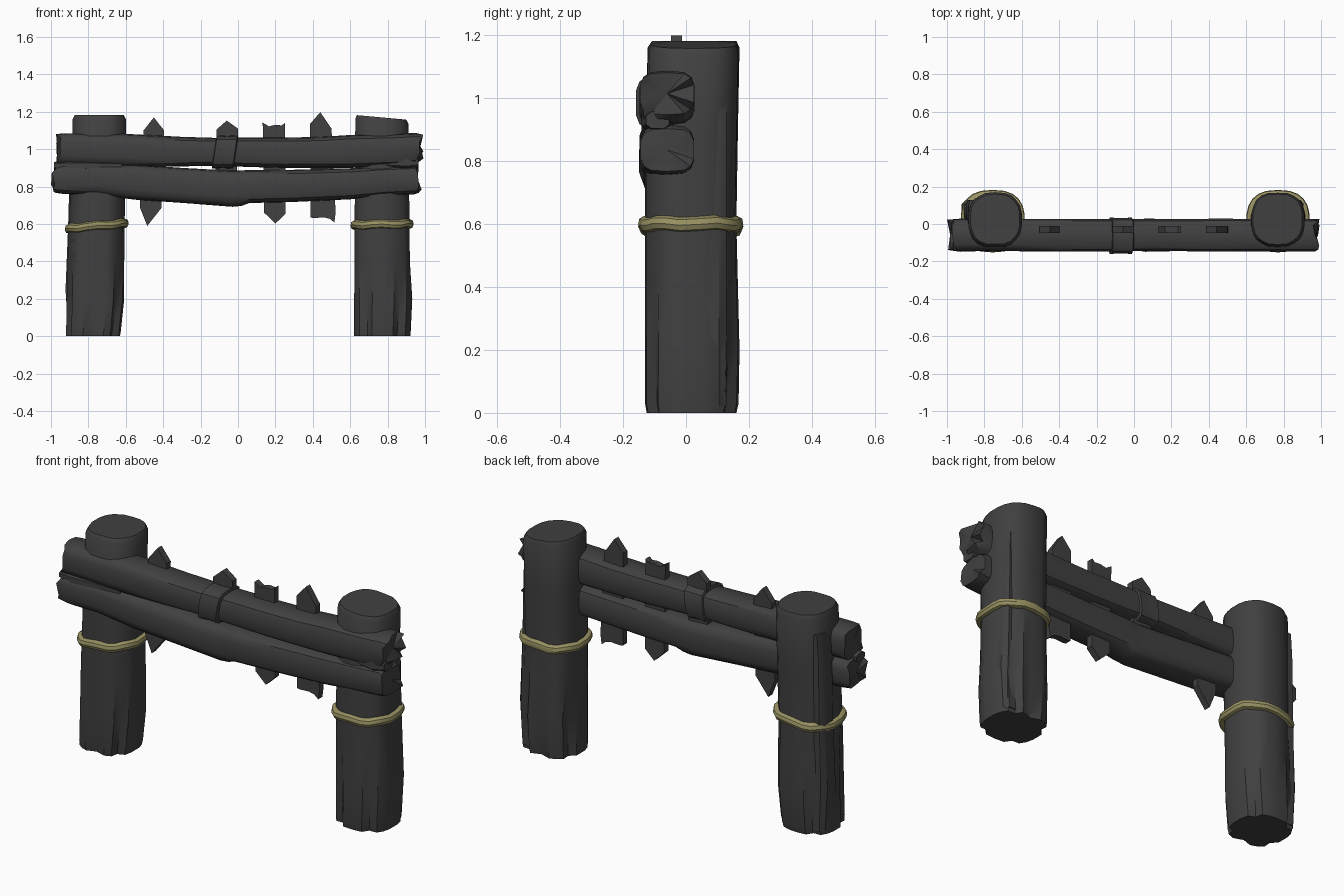
import bpy, bmesh, math, random
from mathutils import Vector

if "Cube" in bpy.data.objects:
    bpy.data.objects.remove(bpy.data.objects["Cube"])

random.seed(4)


def material(name, rgb):
    m = bpy.data.materials.new(name)
    m.diffuse_color = (*rgb, 1)
    m.use_nodes = True
    m.node_tree.nodes["Principled BSDF"].inputs["Base Color"].default_value = m.diffuse_color
    return m


WOOD = material("charred wood", (0.052, 0.052, 0.052))
ROPE = material("straw rope", (0.32, 0.29, 0.125))


def finish(bm, name, mat, angle=35):
    bmesh.ops.recalc_face_normals(bm, faces=bm.faces)
    me = bpy.data.meshes.new(name)
    bm.to_mesh(me)
    bm.free()
    ob = bpy.data.objects.new(name, me)
    bpy.context.collection.objects.link(ob)
    me.materials.append(mat)
    bpy.ops.object.select_all(action='DESELECT')
    ob.select_set(True)
    bpy.context.view_layer.objects.active = ob
    bpy.ops.object.shade_smooth_by_angle(angle=math.radians(angle))
    return ob


def loft(name, rings, mat):
    """Skin a list of rings and close both ends with fans."""
    bm = bmesh.new()
    vs = [[bm.verts.new(p) for p in r] for r in rings]
    n = len(vs[0])
    for a, b in zip(vs, vs[1:]):
        for i in range(n):
            bm.faces.new((a[i], a[(i + 1) % n], b[(i + 1) % n], b[i]))
    for ring in (vs[0], vs[-1]):
        c = bm.verts.new(sum((v.co for v in ring), Vector()) / n)
        for i in range(n):
            bm.faces.new((ring[i], ring[(i + 1) % n], c))
    return finish(bm, name, mat)


def rounded(n, power):
    """Unit cross-section between a circle (1) and a square (0)."""
    out = []
    for i in range(n):
        a = 2 * math.pi * (i + 0.5) / n
        c, s = math.cos(a), math.sin(a)
        out.append((math.copysign(abs(c) ** power, c), math.copysign(abs(s) ** power, s)))
    return out


# Posts: lumpy trunks with cracks that deepen towards the ground
def interp(stations, t):
    for a, b in zip(stations, stations[1:]):
        if t <= b[0]:
            k = (t - a[0]) / (b[0] - a[0])
            return [p + (q - p) * k for p, q in zip(a, b)]
    return stations[-1]


SIDES = 22


def post_ring(stations, z, cracks, grow=0, tilt=0, wave=0):
    _, x0, x1, y0, y1 = interp(stations, z)
    cx, cy = (x0 + x1) / 2, (y0 + y1) / 2
    ring = []
    for i, (u, v) in enumerate(rounded(SIDES, 0.78)):
        f = 1.0
        if i in cracks and not grow:
            f = 1 - 0.16 * max(0.12, 1 - z / 0.75)
        x = cx + u * f * ((x1 - x0) / 2 + grow)
        y = cy + v * f * ((y1 - y0) / 2 + grow)
        ring.append((x, y, z + tilt * (x - cx) + wave * math.sin(i * 1.7)))
    return ring


LEFT = [(0, -.92, -.63, -.125, .16), (.03, -.92, -.625, -.13, .167), (.2, -.917, -.607, -.13, .17),
        (.4, -.912, -.607, -.13, .165), (.6, -.905, -.605, -.13, .16), (.9, -.892, -.6, -.13, .165),
        (1.16, -.885, -.598, -.125, .17), (1.182, -.875, -.61, -.11, .16)]
RIGHT = [(0, .62, .922, -.125, .16), (.03, .62, .925, -.13, .165), (.2, .62, .933, -.13, .17),
         (.4, .622, .92, -.13, .165), (.6, .622, .918, -.13, .16), (.9, .625, .915, -.13, .165),
         (1.15, .626, .912, -.12, .17), (1.17, .635, .9, -.11, .162)]

for side, st, cracks, tilt, slope in (("left", LEFT, (2, 7, 12, 16, 19), 0, .09),
                                      ("right", RIGHT, (3, 5, 9, 14, 18), -.09, .02)):
    rings = [post_ring(st, s[0], cracks, tilt=tilt if s[0] > 1 else 0) for s in st]
    loft(side + "_post", rings, WOOD)
    # Rope tied round the post
    band = [(.568, .003), (.572, .015), (.588, .022), (.606, .018), (.614, .003)]
    loft(side + "_rope",
         [post_ring(st, z + (.008 if side == "right" else 0), (), g, slope, .004) for z, g in band], ROPE)
    # Bark slab on the outer back side of each post
    sx = -1 if side == "left" else 1
    bx = sx * .865
    loft(side + "_bark_slab",
         [[(bx + u * w, .07 + v * .062, z) for u, v in rounded(8, .6)]
          for z, w in ((.02, .045), (.25, .06), (.6, .045), (.95, .035), (1.08, .02))], WOOD)


# Rails: sagging, squarish logs with ragged ends
def rail_ring(x, z0, z1, y0, y1, ragged=0, shrink=1.0):
    cy, cz = (y0 + y1) / 2, (z0 + z1) / 2
    return [(x + ragged * random.random(),
             cy + u * shrink * (y1 - y0) / 2,
             cz + v * shrink * (z1 - z0) / 2) for u, v in rounded(14, 0.58)]


UPPER = [(-.975, .915, 1.083), (-.93, .915, 1.085), (-.6, .905, 1.082), (-.3, .908, 1.066),
         (-.1, .912, 1.06), (.05, .905, 1.062), (.25, .9, 1.062), (.45, .9, 1.066),
         (.6, .9, 1.076), (.85, .91, 1.082), (.95, .92, 1.087), (.992, .945, 1.083)]
LOWER = [(-1.0, .765, .915), (-.93, .76, .928), (-.75, .755, .925), (-.55, .73, .918),
         (-.3, .713, .9), (-.03, .692, .885), (.02, .697, .887), (.06, .712, .888),
         (.3, .718, .89), (.6, .732, .898), (.8, .752, .91), (.94, .758, .915), (.987, .765, .905)]


def rail(name, stations, y0, y1):
    rings, last = [], len(stations) - 1
    for i, (x, z0, z1) in enumerate(stations):
        rag = .03 if i == 0 else (-.035 if i == last else 0)
        w = random.uniform(0, .008)
        rings.append(rail_ring(x, z0, z1, y0 + w, y1 - w / 2, rag, .97 if rag else 1))
    loft(name, rings, WOOD)


rail("upper_rail", UPPER, -.15, .03)
rail("lower_rail", LOWER, -.15, .03)

# Splinters wedged into the rail ends and between the rails
for name, xs, z, h, y in (("right_splinter", (.78, .9, .965), .93, .04, -.09),
                          ("left_splinter", (-.985, -.9, -.62), .912, .03, -.09)):
    loft(name, [[(x, y + u * .055 * k, z + v * h * k) for u, v in rounded(8, .7)]
                for x, k in zip(xs, (.7, 1, .7))], WOOD)

# Leather-like wooden strap round the upper rail, slightly slanted
strap = []
for x, g in ((-.128, 0), (-.125, .012), (-.07, .009), (-.018, .012), (-.012, 0)):
    strap.append([(px + (pz - .98) * .15, py, pz)
                  for px, py, pz in rail_ring(x, .908 - g, 1.062 + g, -.149 - g, .028 + g * .6)])
loft("rail_strap", strap, WOOD)


# Boards: pointed or broken slats held between the rails
def board(name, outline, y0=-.048, y1=-.012):
    bm = bmesh.new()
    f = bm.faces.new([bm.verts.new((x, y0, z)) for x, z in outline])
    ext = bmesh.ops.extrude_face_region(bm, geom=[f])
    for v in ext["geom"]:
        if isinstance(v, bmesh.types.BMVert):
            v.co.y = y1
    finish(bm, name, WOOD, 20)


board("board_1", [(-.525, .69), (-.485, .59), (-.41, .685), (-.395, 1.1), (-.45, 1.17), (-.505, 1.1)])
board("board_2", [(-.125, .76), (-.01, .76), (.0, 1.11), (-.06, 1.153), (-.115, 1.105)])
board("board_3", [(.14, .66), (.2, .603), (.255, .655), (.252, 1.142), (.235, 1.127),
                  (.2, 1.13), (.165, 1.122), (.132, 1.143)])
board("board_4", [(.388, .635), (.405, .632), (.46, .635), (.49, .628), (.515, .608), (.522, .66),
                  (.5, 1.11), (.44, 1.198), (.385, 1.135)])
